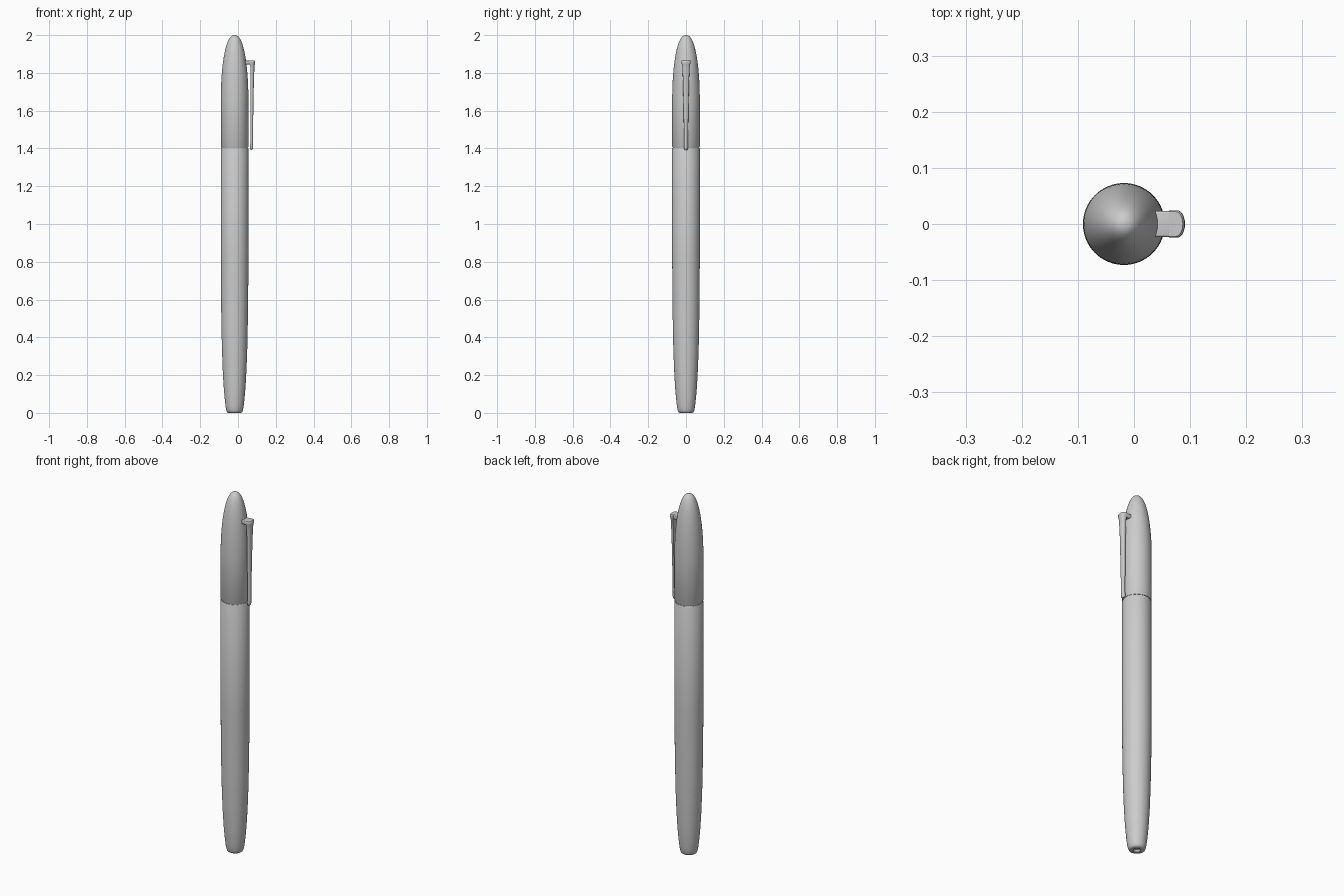
import bpy, bmesh, math

if "Cube" in bpy.data.objects:
    bpy.data.objects.remove(bpy.data.objects["Cube"])

CX = -0.018   # pen axis
SEG = 64


def finish(name, bm, angle=35):
    bmesh.ops.recalc_face_normals(bm, faces=bm.faces)
    me = bpy.data.meshes.new(name)
    bm.to_mesh(me)
    bm.free()
    ob = bpy.data.objects.new(name, me)
    bpy.context.collection.objects.link(ob)
    bpy.ops.object.select_all(action='DESELECT')
    ob.select_set(True)
    bpy.context.view_layer.objects.active = ob
    bpy.ops.object.shade_smooth_by_angle(angle=math.radians(angle))
    return ob


def loft(name, rings, angle=35):
    """Bridge successive closed rings of points and cap both ends."""
    bm = bmesh.new()
    loops = [[bm.verts.new(p) for p in ring] for ring in rings]
    n = len(loops[0])
    for a, b in zip(loops, loops[1:]):
        for i in range(n):
            j = (i + 1) % n
            bm.faces.new((a[i], a[j], b[j], b[i]))
    bm.faces.new(loops[0][::-1])
    bm.faces.new(loops[-1])
    return finish(name, bm, angle)


def lathe(name, profile):
    return loft(name, [[(CX + r * math.cos(2 * math.pi * i / SEG),
                         r * math.sin(2 * math.pi * i / SEG), z)
                        for i in range(SEG)] for r, z in profile])


# Barrel with a small dimple in the foot
lathe("barrel", [
    (0.004, 0.012), (0.012, 0.010), (0.016, 0.002), (0.018, 0.0), (0.034, 0.0),
    (0.040, 0.004), (0.044, 0.014), (0.048, 0.035), (0.053, 0.08),
    (0.058, 0.14), (0.063, 0.23), (0.067, 0.34), (0.070, 0.48),
    (0.072, 0.63), (0.073, 0.80), (0.073, 1.398), (0.071, 1.402), (0.068, 1.402)])

# Inner neck closing the seam
lathe("neck", [(0.069, 1.38), (0.069, 1.43)])

# Cap with an ogive tip
tip = [(0.073 * math.cos(t) ** 0.85, 1.66 + 0.34 * math.sin(t))
       for t in [math.radians(89.5) * i / 24 for i in range(25)]]
lathe("cap", [(0.068, 1.406), (0.071, 1.406), (0.073, 1.410)] + tip)


# Clip arm: flat inside, domed outside, tapering downwards
def clip_ring(z, x_in, x_out, w):
    edge = x_in + (x_out - x_in) * 0.5
    dome = [(edge + (x_out - edge) * math.cos(math.radians(a)),
             w * math.sin(math.radians(a)), z) for a in range(-90, 91, 15)]
    return [(x_in, -w, z)] + dome + [(x_in, w, z)]


loft("clip_arm", [clip_ring(*s) for s in [
    (1.392, 0.068, 0.074, 0.006), (1.395, 0.065, 0.077, 0.009),
    (1.405, 0.064, 0.079, 0.011), (1.43, 0.065, 0.079, 0.010),
    (1.60, 0.066, 0.081, 0.013), (1.75, 0.066, 0.084, 0.016),
    (1.83, 0.066, 0.087, 0.019), (1.845, 0.064, 0.089, 0.022),
    (1.855, 0.062, 0.091, 0.0245), (1.862, 0.062, 0.090, 0.0245),
    (1.866, 0.062, 0.087, 0.022)]])

# Clip bridge into the cap
bm = bmesh.new()
bmesh.ops.create_cube(bm, size=1)
for v in bm.verts:
    v.co = (0.05 + v.co.x * 0.05, v.co.y * 0.046, 1.855 + v.co.z * 0.021)
bmesh.ops.bevel(bm, geom=bm.edges[:], offset=0.004, segments=3,
                profile=0.5, affect='EDGES')
finish("clip_bridge", bm)
